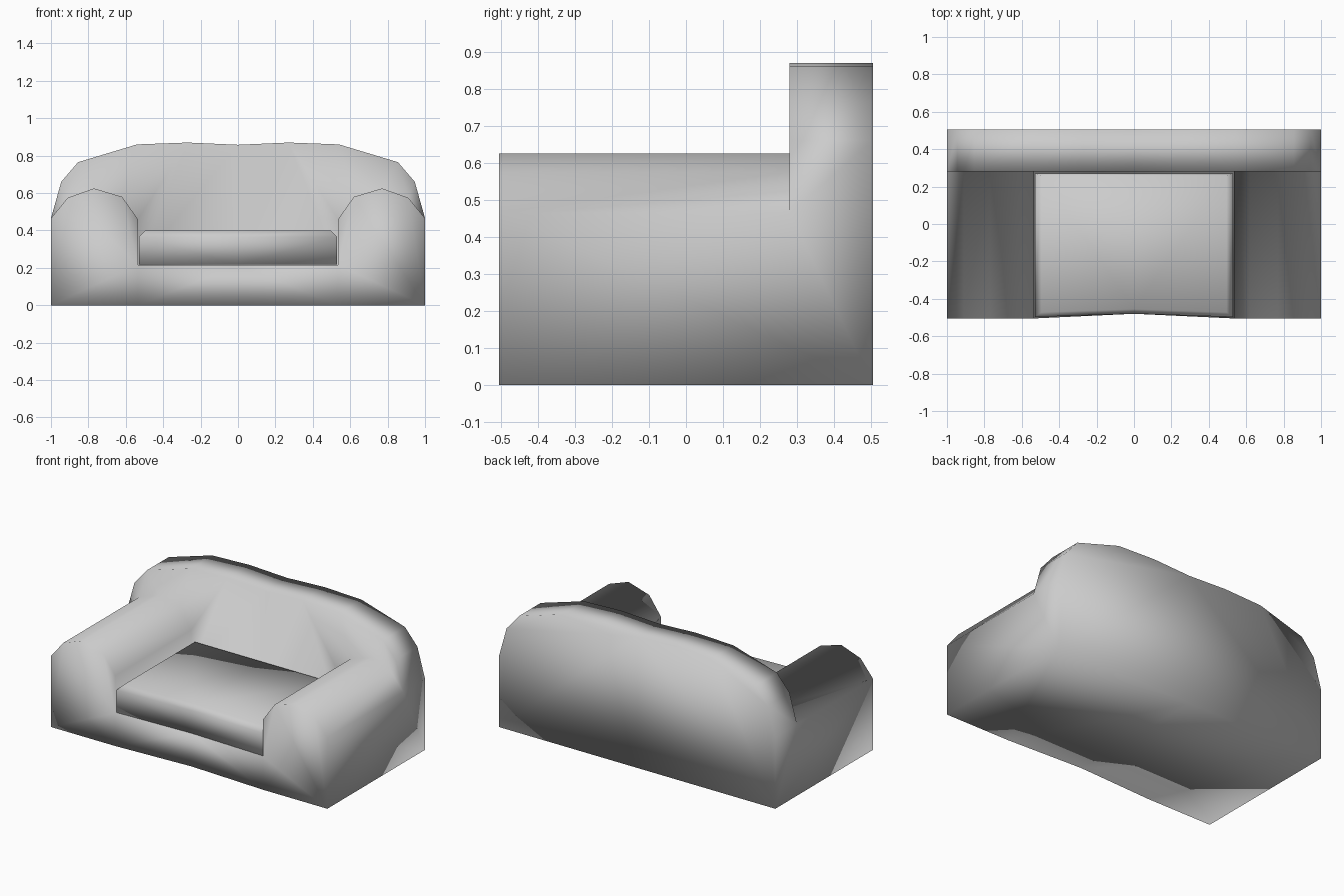
import bpy, bmesh

cube = bpy.data.objects.get("Cube")
if cube:
    bpy.data.objects.remove(cube, do_unlink=True)

fabric = bpy.data.materials.new("grey fabric")
fabric.use_nodes = True
GREY = (0.6, 0.6, 0.6, 1)
fabric.diffuse_color = GREY
fabric.node_tree.nodes["Principled BSDF"].inputs["Base Color"].default_value = GREY

FRONT, JOIN, BACK = -0.505, 0.28, 0.505
FLOOR, SEAT = 0.0, 0.215


def bowed(x):
    """Front edge, curving inward between the arms."""
    return FRONT + 0.025 * max(0, 1 - abs(x) / 0.535)


def finish(name, bm):
    """Turn a right-hand half into a mirrored, smooth object."""
    bmesh.ops.remove_doubles(bm, verts=bm.verts, dist=0.0005)
    bmesh.ops.recalc_face_normals(bm, faces=bm.faces)
    mesh = bpy.data.meshes.new(name)
    bm.to_mesh(mesh)
    bm.free()
    mesh.materials.append(fabric)
    for p in mesh.polygons:
        p.use_smooth = True
    obj = bpy.data.objects.new(name, mesh)
    bpy.context.collection.objects.link(obj)
    mirror = obj.modifiers.new("mirror", 'MIRROR')
    mirror.use_clip = True
    return obj


def ring(bm, profile, y):
    """Vertices of an (x, z) profile at depth y."""
    return [bm.verts.new((x, y(x) if callable(y) else y, z)) for x, z in profile]


def bridge(bm, a, b):
    for i in range(len(a) - 1):
        bm.faces.new((a[i], a[i + 1], b[i + 1], b[i]))


# Sofa body: arm and seat outline, and backrest outline, from outside to centre
arm = [(-1, 0.465), (-0.91, 0.575), (-0.77, 0.625), (-0.62, 0.58),
       (-0.535, 0.46), (-0.535, SEAT), (0, SEAT)]
rest = [(-1, 0.465), (-0.945, 0.66), (-0.855, 0.765), (-0.54, 0.86),
        (-0.27, 0.87), (0, 0.858)]
bm = bmesh.new()
front = ring(bm, arm, bowed)
join = ring(bm, arm, JOIN)
lip = [join[0]] + ring(bm, rest[1:], JOIN)
back = ring(bm, rest, BACK)
foot = ring(bm, [(-1, FLOOR), (-0.535, FLOOR), (0, FLOOR)], bowed)
heel = ring(bm, [(-1, FLOOR), (0, FLOOR)], BACK)

bridge(bm, front, join)                                   # arm tops and seat
bridge(bm, lip, back)                                     # top of backrest
bm.faces.new(front[:6] + [foot[1], foot[0]])              # arm front
bm.faces.new((foot[1], front[5], front[6], foot[2]))      # seat front
bm.faces.new((join[0], join[1], lip[1]))                  # inside of backrest
bridge(bm, join[1:5], lip[1:5])
bm.faces.new(join[4:] + [lip[5], lip[4]])
bm.faces.new(back + [heel[1], heel[0]])                   # rear
bm.faces.new((foot[0], front[0], join[0], back[0], heel[0]))  # outer side
bm.faces.new(foot + [heel[1], heel[0]])                   # underside
finish("sofa_body", bm)

# Seat cushion with a chamfered top
bm = bmesh.new()
loops = []
for width, z, inset in ((0.53, SEAT + 0.002, 0), (0.53, 0.365, 0), (0.495, 0.4, 0.025)):
    loops.append([bm.verts.new(p) for p in (
        (0, bowed(0) + inset, z), (-width, FRONT + 0.008 + inset, z),
        (-width, 0.27 - inset * 0.4, z), (0, 0.27 - inset * 0.4, z))])
for low, high in zip(loops, loops[1:]):
    bridge(bm, low, high)
bm.faces.new(loops[0])
bm.faces.new(loops[-1])
finish("seat_cushion", bm)
